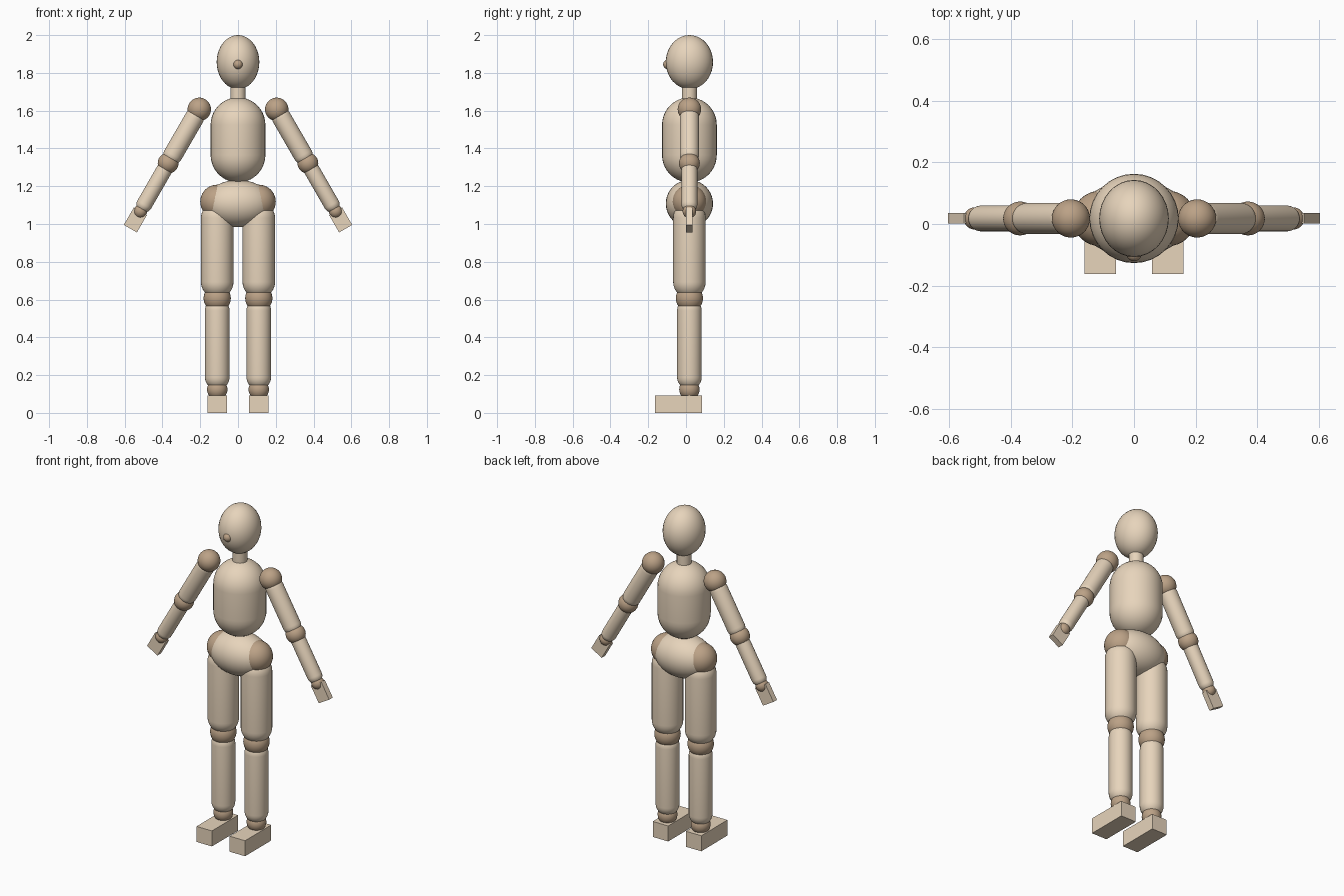
import bpy, bmesh, math
from mathutils import Vector, Matrix

if "Cube" in bpy.data.objects:
    bpy.data.objects.remove(bpy.data.objects["Cube"])

YC = 0.018  # body axis depth


def material(name, color):
    m = bpy.data.materials.new(name)
    m.diffuse_color = color
    m.use_nodes = True
    m.node_tree.nodes["Principled BSDF"].inputs["Base Color"].default_value = m.diffuse_color
    return m


WOOD = material("light_wood", (0.80, 0.66, 0.50, 1))
JOINT = material("joint_wood", (0.50, 0.36, 0.24, 1))


def finish(name, bm, mat, smooth=True):
    bmesh.ops.recalc_face_normals(bm, faces=bm.faces)
    for f in bm.faces:
        f.smooth = smooth and len(f.verts) <= 4
    me = bpy.data.meshes.new(name)
    bm.to_mesh(me)
    bm.free()
    me.materials.append(mat)
    ob = bpy.data.objects.new(name, me)
    bpy.context.collection.objects.link(ob)
    return ob


def ball(name, center, radii, mat):
    bm = bmesh.new()
    m = Matrix.Translation(center) @ Matrix.Diagonal((*radii, 1))
    bmesh.ops.create_uvsphere(bm, u_segments=32, v_segments=20, radius=1, matrix=m)
    return finish(name, bm, mat)


def capsule(name, a, b, r, mat):
    """Round-ended rod whose tips touch a and b."""
    a, b = Vector(a), Vector(b)
    half = (b - a).length / 2 - r
    bm = bmesh.new()
    bmesh.ops.create_uvsphere(bm, u_segments=32, v_segments=20, radius=r)
    # split the equator so the middle becomes a straight tube
    ring = [e for e in bm.edges if all(abs(v.co.z) < 1e-5 for v in e.verts)]
    upper = [f for f in bm.faces if f.calc_center_median().z > 0]
    bmesh.ops.split(bm, geom=upper)
    for f in bm.faces:
        s = half if f.calc_center_median().z > 0 else -half
        for v in f.verts:
            v.tag = s > 0
    for v in bm.verts:
        v.co.z += half if v.tag else -half
    rim = [e for e in bm.edges if e.is_boundary]
    bmesh.ops.bridge_loops(bm, edges=rim)
    rot = (b - a).to_track_quat('Z', 'Y').to_matrix().to_4x4()
    bm.transform(Matrix.Translation((a + b) / 2) @ rot)
    return finish(name, bm, mat)


def box(name, center, size, mat, rot_y=0.0):
    bm = bmesh.new()
    m = Matrix.Translation(center) @ Matrix.Rotation(rot_y, 4, 'Y') @ Matrix.Diagonal((*size, 1))
    bmesh.ops.create_cube(bm, size=1, matrix=m)
    return finish(name, bm, mat, False)


# head, nose and neck
ball("head", (0, YC, 1.857), (0.113, 0.125, 0.143), WOOD)
ball("nose", (0, -0.096, 1.845), (0.025,) * 3, JOINT)
bm = bmesh.new()
bmesh.ops.create_cone(bm, cap_ends=True, segments=32, radius1=0.04, radius2=0.04,
                      depth=0.13, matrix=Matrix.Translation((0, YC, 1.695)))
finish("neck", bm, WOOD)

# torso and pelvis
capsule("torso", (0, YC, 1.22), (0, YC, 1.67), 0.145, WOOD)
ball("pelvis", (0, YC, 1.108), (0.18, 0.125, 0.125), WOOD)

for side, s in (("left", 1), ("right", -1)):
    # arm
    shoulder = Vector((s * 0.205, YC, 1.607))
    elbow = Vector((s * 0.37, YC, 1.322))
    wrist = Vector((s * 0.517, YC, 1.067))
    ball(side + "_shoulder", shoulder, (0.062,) * 3, JOINT)
    capsule(side + "_upper_arm", shoulder, elbow, 0.051, WOOD)
    ball(side + "_elbow", elbow, (0.055,) * 3, JOINT)
    capsule(side + "_forearm", elbow, wrist, 0.042, WOOD)
    ball(side + "_wrist", wrist, (0.036,) * 3, JOINT)
    along = Vector((s * 0.5, 0, -math.cos(math.radians(30))))
    box(side + "_hand", wrist + along * 0.053, (0.08, 0.034, 0.106), WOOD,
        -s * math.radians(30))
    # leg
    hip, knee, ankle = (Vector((s * 0.11, YC, z)) for z in (1.118, 0.607, 0.124))
    ball(side + "_hip", hip, (0.09,) * 3, JOINT)
    capsule(side + "_thigh", knee, hip, 0.086, WOOD)
    ball(side + "_knee", knee, (0.072,) * 3, JOINT)
    capsule(side + "_shin", ankle, knee, 0.065, WOOD)
    ball(side + "_ankle", ankle, (0.054,) * 3, JOINT)
    box(side + "_foot", (s * 0.11, -0.039, 0.0465), (0.102, 0.248, 0.093), WOOD)
